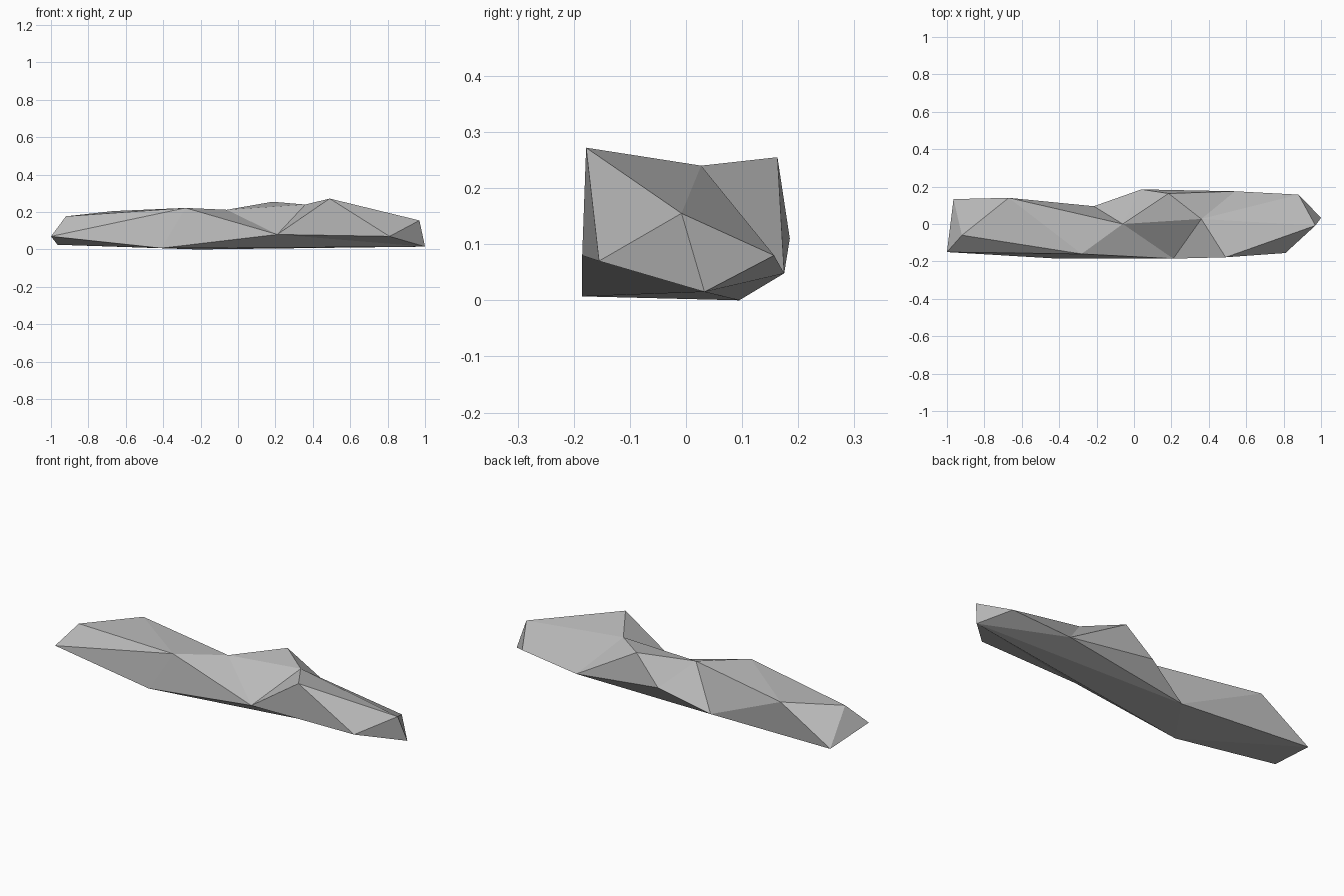
import bpy
import bmesh

if "Cube" in bpy.data.objects:
    bpy.data.objects.remove(bpy.data.objects["Cube"], do_unlink=True)

# Matte stone colour
stone = bpy.data.materials.new("grey_stone")
stone.use_nodes = True
stone.diffuse_color = (0.5, 0.5, 0.5, 1)
stone.node_tree.nodes["Principled BSDF"].inputs["Base Color"].default_value = (0.5, 0.5, 0.5, 1)

# Corners of the rock: the low rim around its foot
corners = {
    "A": (-1.0, -0.15, 0.07), "R": (-0.41, -0.185, 0.007),
    "K": (0.21, -0.185, 0.08), "Q": (0.81, -0.155, 0.07),
    "P": (1.0, 0.033, 0.015), "N": (0.88, 0.157, 0.08),
    "M": (0.54, 0.175, 0.048), "H": (0.04, 0.185, 0.11),
    "F": (-0.215, 0.095, 0.0), "B": (-0.965, 0.133, 0.025),
}
# Corners along the crest
corners.update({
    "D": (-0.92, -0.06, 0.177), "C": (-0.67, 0.14, 0.205),
    "E": (-0.28, -0.16, 0.222), "G": (-0.06, 0.0, 0.212),
    "I": (0.185, 0.163, 0.255), "J": (0.36, 0.027, 0.24),
    "L": (0.49, -0.178, 0.272), "O": (0.97, -0.008, 0.155),
})

bm = bmesh.new()
verts = {name: bm.verts.new(co) for name, co in corners.items()}


def facet_strip(path):
    """Zigzag through the corners, one flat facet per three in a row."""
    for trio in zip(path, path[1:], path[2:]):
        bm.faces.new([verts[c] for c in trio])


facet_strip("AREKGJ")        # front slope, right half
facet_strip("JKLQOPN")       # front slope and pointed end
facet_strip("BADECGFHMIJG")  # crest and back slope
facet_strip("DCBF")          # back slope at the blunt end
facet_strip("GHI")           # notch in the back
facet_strip("LOJNMPFRBA")    # far top, wrapping under the base
facet_strip("RPKQ")          # undercut below the front

bmesh.ops.recalc_face_normals(bm, faces=bm.faces)
mesh = bpy.data.meshes.new("rock")
bm.to_mesh(mesh)
bm.free()
mesh.materials.append(stone)
rock = bpy.data.objects.new("rock", mesh)
bpy.context.collection.objects.link(rock)
